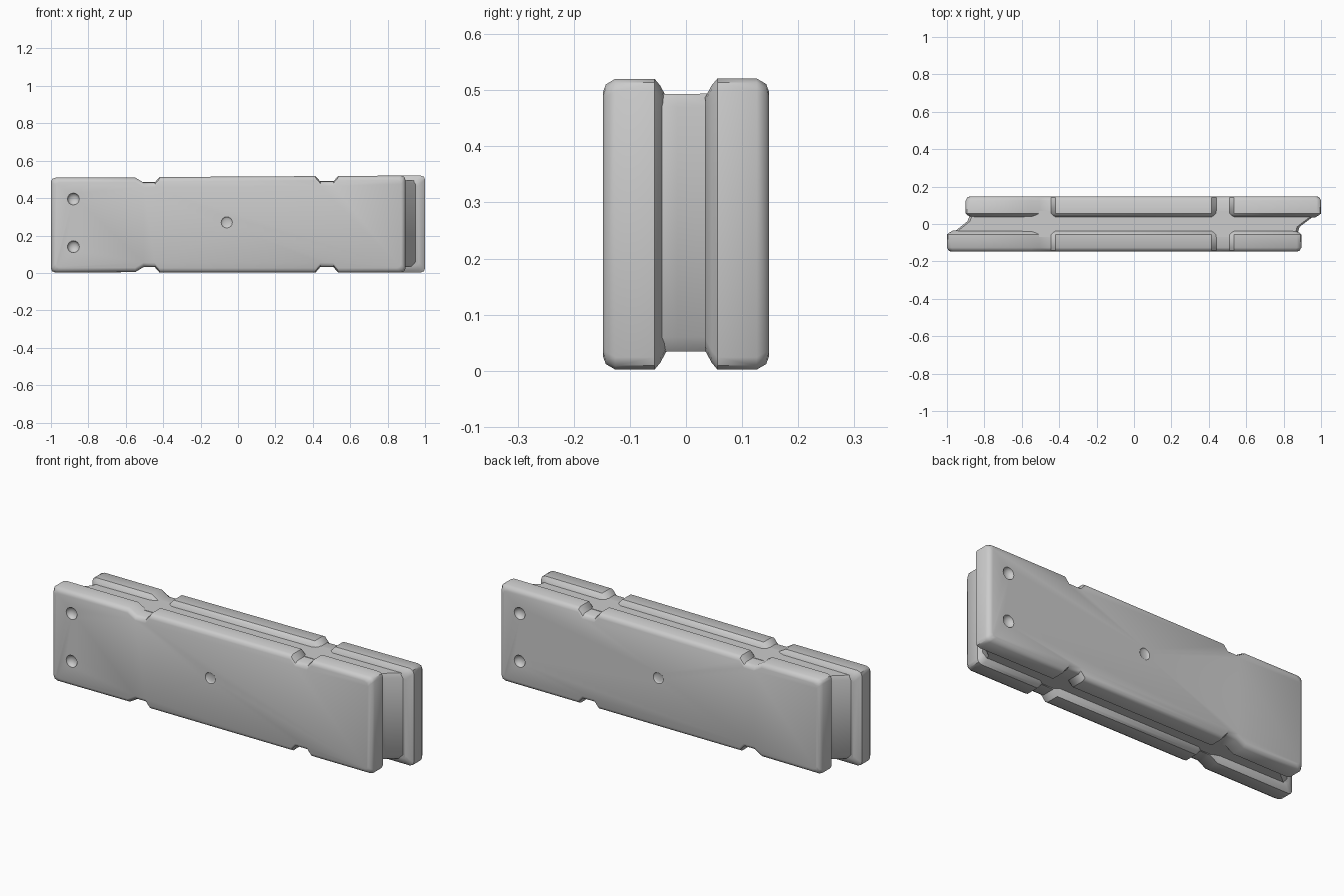
import bpy, bmesh
from mathutils import Vector

if "Cube" in bpy.data.objects:
    bpy.data.objects.remove(bpy.data.objects["Cube"])


def make(name, rings):
    """Loft closed rings of points into a capped solid."""
    bm = bmesh.new()
    vs = [[bm.verts.new(p) for p in r] for r in rings]
    n = len(vs[0])
    for a, b in zip(vs, vs[1:]):
        for i in range(n):
            j = (i + 1) % n
            bm.faces.new((a[i], a[j], b[j], b[i]))
    bm.faces.new(vs[0])
    bm.faces.new(vs[-1])
    bmesh.ops.recalc_face_normals(bm, faces=bm.faces)
    me = bpy.data.meshes.new(name)
    bm.to_mesh(me)
    bm.free()
    ob = bpy.data.objects.new(name, me)
    bpy.context.collection.objects.link(ob)
    return ob


def activate(ob):
    bpy.ops.object.select_all(action='DESELECT')
    ob.select_set(True)
    bpy.context.view_layer.objects.active = ob


def slope(x):
    return 0.517 + 0.006 * x


# Half outline: x and depth below the edge, with worn notches
EDGE = [(-0.55, 0.004), (-0.505, 0.031), (-0.445, 0.031), (-0.42, 0.002),
        (0.415, 0.002), (0.44, 0.031), (0.51, 0.031), (0.535, 0.002)]


def outline(x0, x1, d):
    c = 0.024
    edge = [(x0, c), (x0 + 0.006, 0.009), (x0 + c, 0.002)] + EDGE
    edge += [(x1 - c, 0.002), (x1 - 0.006, 0.009), (x1, c)]

    def px(x):
        return x + d if x < x0 + 0.03 else x - d if x > x1 - 0.03 else x
    low = [(px(x), h + d) for x, h in edge]
    top = [(px(x), slope(x) - h - d) for x, h in reversed(edge)]
    return low + top


def slab(name, s):
    x0, x1 = (-1.0, 0.895) if s > 0 else (-0.9, 1.0)
    layers = [(-0.148, 0.024), (-0.143, 0.010), (-0.126, 0.0),
              (-0.056, 0.0), (-0.046, 0.012), (-0.034, 0.034)]
    ob = make(name, [[(x, s * y, z) for x, z in outline(x0, x1, d)]
                     for y, d in layers])
    # Worn dimples
    for x, z, r, depth in [(-0.88, 0.395, 0.032, 0.022),
                           (-0.88, 0.14, 0.032, 0.022),
                           (-0.06, 0.27, 0.03, 0.008)]:
        bpy.ops.mesh.primitive_uv_sphere_add(segments=12, ring_count=8, radius=1,
                                             location=(s * x, -s * 0.148, z))
        cut = bpy.context.object
        cut.name = "dimple_cutter"
        cut.scale = (r, depth, r)
        cut.hide_render = True
        activate(ob)
        m = ob.modifiers.new("dimple", 'BOOLEAN')
        m.operation, m.object, m.solver = 'DIFFERENCE', cut, 'EXACT'
        bpy.ops.object.modifier_apply(modifier=m.name)
        bpy.data.objects.remove(cut, do_unlink=True)
    bpy.ops.object.shade_smooth_by_angle(angle=0.7)
    return ob


slab("front_slab", 1)
slab("back_slab", -1)

# Recessed core with slanted ends
CORE = [(-0.975, -0.07), (-0.965, -0.045), (-0.89, 0.015), (-0.87, 0.07),
        (0.975, 0.07), (0.965, 0.045), (0.885, -0.015), (0.87, -0.07)]
core = make("core", [[(x * k, y, z + t * 0.006 * x) for x, y in CORE]
                     for z, k, t in [(0.034, 0.975, 0), (0.06, 1, 0),
                                     (0.465, 1, 1), (0.488, 0.985, 1)]])
activate(core)
bpy.ops.object.shade_smooth_by_angle(angle=0.7)
